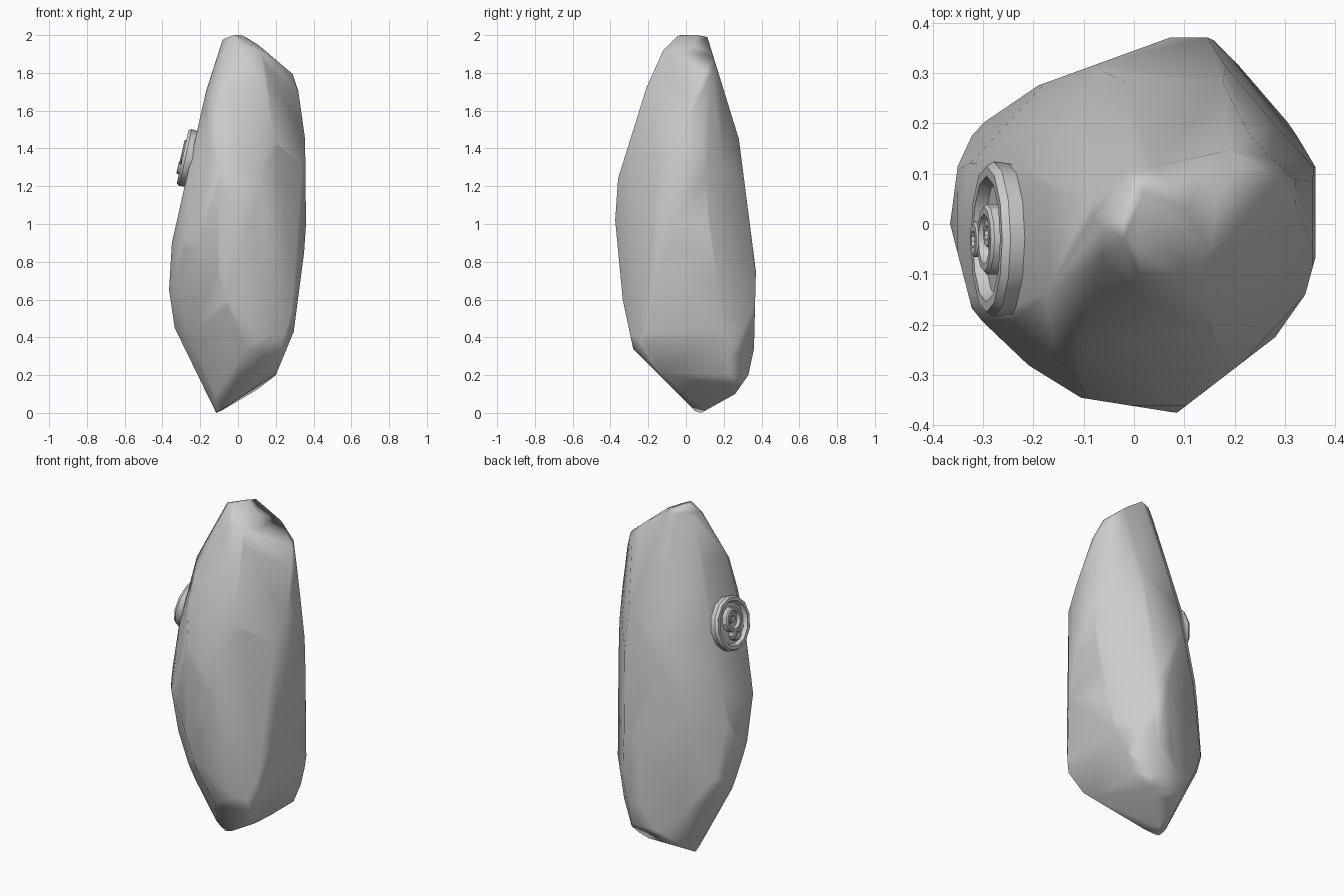
import bpy, bmesh
from math import radians, sin, cos, pi
from mathutils import Vector
from mathutils.geometry import convex_hull_2d

if "Cube" in bpy.data.objects:
    bpy.data.objects.remove(bpy.data.objects["Cube"])

CENTRE = Vector((0, 0, 1))

# Outlines of the stone, measured from its centre, as seen from each carving direction
front = [(-.08, .98), (-.02, 1), (.04, 1), (.28, .82), (.32, .7), (.355, .45), (.36, 0), (.35, -.15),
         (.295, -.57), (.2, -.8), (.16, -.87), (-.115, -1), (-.335, -.55), (-.365, -.35), (-.35, -.1), (-.17, .7)]
side = [(-.04, 1), (.11, 1), (.28, .45), (.325, .02), (.37, -.25), (.36, -.66), (.33, -.8), (.26, -.9),
        (.08, -1), (.05, -.99), (-.28, -.66), (-.335, -.4), (-.375, .02), (-.36, .24), (-.21, .72), (-.12, .92)]
plan = [(-.365, 0), (-.35, .115), (-.315, .19), (-.19, .275), (.085, .375), (.15, .37), (.25, .3), (.362, .11),
        (.362, -.06), (.34, -.14), (.28, -.225), (.085, -.375), (-.105, -.345), (-.21, -.28), (-.32, -.175)]
front_right = [(-.05, .91), (.1, .925), (.21, .84), (.29, .69), (.345, .22), (.365, -.45), (.34, -.62),
               (.3, -.72), (-.05, -.86), (-.11, -.79), (-.26, -.48), (-.31, -.3), (-.355, -.09), (-.31, .28), (-.22, .63)]
back_left = [(-.29, .76), (-.23, .81), (-.1, .88), (.03, .915), (.09, .85), (.24, .6), (.29, .43), (.355, -.11),
             (.31, -.38), (.22, -.64), (.04, -.97), (-.23, -.88), (-.31, -.81), (-.365, -.53), (-.34, .3)]
back_right = [(-.15, .82), (.04, .92), (.08, .88), (.25, .33), (.32, -.06), (.355, -.46), (.33, -.545),
              (.15, -.885), (.12, -.885), (-.27, -.64), (-.35, -.53), (-.36, -.37), (-.345, .33), (-.29, .5), (-.21, .72)]


def finish(bm, name, angle):
    bmesh.ops.recalc_face_normals(bm, faces=bm.faces)
    me = bpy.data.meshes.new(name)
    bm.to_mesh(me)
    bm.free()
    ob = bpy.data.objects.new(name, me)
    bpy.context.collection.objects.link(ob)
    bpy.ops.object.select_all(action='DESELECT')
    ob.select_set(True)
    bpy.context.view_layer.objects.active = ob
    bpy.ops.object.shade_smooth_by_angle(angle=radians(angle))
    return ob


def carve(bm, outline, turn, tilt):
    """Chisel away everything outside an outline seen from one direction."""
    t, e = radians(turn), radians(tilt)
    right = Vector((cos(t), sin(t), 0))
    up = Vector((-sin(t) * sin(e), cos(t) * sin(e), cos(e)))
    loop = [outline[i] for i in convex_hull_2d([Vector(p) for p in outline])]
    area = sum(a[0] * b[1] - b[0] * a[1] for a, b in zip(loop, loop[1:] + loop[:1]))
    if area < 0:
        loop.reverse()
    for p, q in zip(loop, loop[1:] + loop[:1]):
        n = (right * (q[1] - p[1]) - up * (q[0] - p[0])).normalized()
        co = CENTRE + right * p[0] + up * p[1]
        cut = bmesh.ops.bisect_plane(bm, geom=bm.verts[:] + bm.edges[:] + bm.faces[:], dist=1e-5,
                                     plane_co=co, plane_no=n, clear_outer=True)
        edges = [g for g in cut['geom_cut'] if isinstance(g, bmesh.types.BMEdge) and g.is_boundary]
        if len(edges) > 2:
            bmesh.ops.edgeloop_fill(bm, edges=edges)


# Standing stone: block chiselled from six directions, then simplified
bm = bmesh.new()
bmesh.ops.create_cube(bm, size=3)
bmesh.ops.translate(bm, verts=bm.verts, vec=CENTRE)
for outline, turn, tilt in ((front, 0, 0), (side, 90, 0), (plan, 0, 90),
                            (front_right, 42, 25), (back_left, 222, 25), (back_right, 137, -30)):
    carve(bm, outline, turn, tilt)
bmesh.ops.remove_doubles(bm, verts=bm.verts, dist=.03)
hull_points = [v.co.copy() for v in bm.verts]
bm.clear()
for p in hull_points:
    bm.verts.new(p)
hull = bmesh.ops.convex_hull(bm, input=bm.verts)
loose = [v for v in bm.verts if not v.link_faces]
bmesh.ops.delete(bm, geom=loose, context='VERTS')
bmesh.ops.dissolve_limit(bm, angle_limit=radians(3), verts=bm.verts, edges=bm.edges)
stone = finish(bm, "standing_stone", 50)
stone.modifiers.new("soft_facets", 'WEIGHTED_NORMAL')

# Round plate set in the stone's left side, tilted slightly upwards
PLATE = Vector((-.293, -.03, 1.355))
OUT = Vector((-.976, 0, .217))
UP = Vector((.217, 0, .976))
ACROSS = Vector((0, -1, 0))


def turned(name, profile, across=0, up=0, sides=12):
    """Lathe a (radius, height) profile about the plate's axis."""
    bm = bmesh.new()
    origin = PLATE + ACROSS * across + UP * up
    rings = []
    for r, h in profile:
        rings.append([bm.verts.new(origin + OUT * h + r * (ACROSS * cos(2 * pi * i / sides) + UP * sin(2 * pi * i / sides)))
                      for i in range(sides)])
    for a, b in zip(rings, rings[1:]):
        for i in range(sides):
            j = (i + 1) % sides
            bm.faces.new((a[i], a[j], b[j], b[i]))
    bm.faces.new(rings[0])
    bm.faces.new(rings[-1])
    return finish(bm, name, 30)


turned("plate_rim", [(.148, -.065), (.154, -.015), (.145, 0), (.125, 0), (.115, -.022)])
turned("middle_ring", [(.07, -.03), (.07, .004), (.064, .01), (.05, .01), (.046, -.008)], up=.022)
turned("upper_stud", [(.028, -.02), (.028, .008), (.015, .008), (.013, -.004)], across=-.012, up=.035, sides=10)
turned("lower_stud", [(.036, -.03), (.036, .01), (.031, .014), (.017, .014), (.015, 0)], up=-.06, sides=10)
